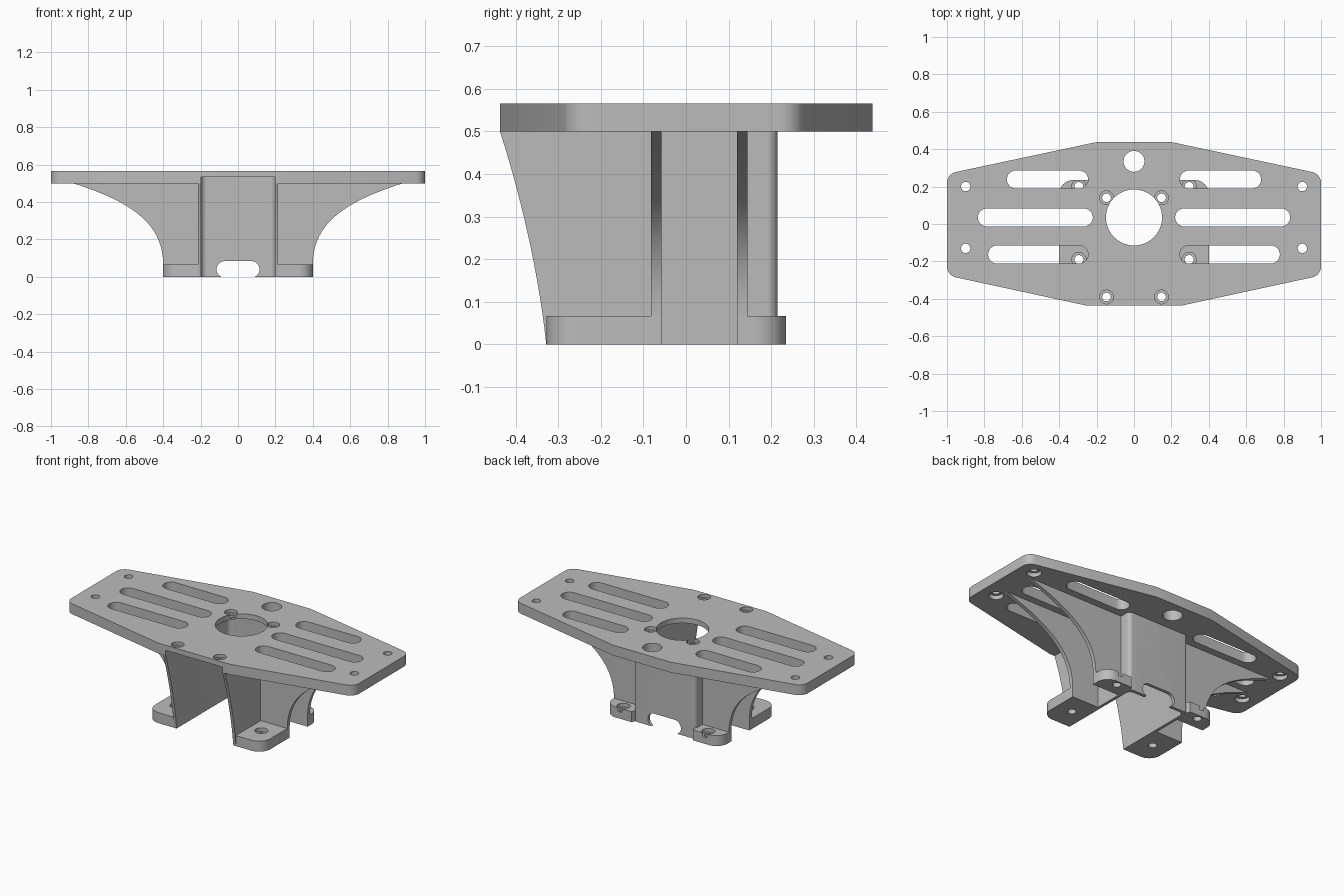
import bpy, bmesh, math
from mathutils import Vector

cube = bpy.data.objects.get("Cube")
if cube:
    bpy.data.objects.remove(cube, do_unlink=True)

grey = bpy.data.materials.new("matte_grey")
grey.use_nodes = True
colour = (0.5, 0.5, 0.5, 1)
grey.diffuse_color = colour
grey.node_tree.nodes["Principled BSDF"].inputs["Base Color"].default_value = colour

PLATE_LOW, PLATE_TOP, FOOT_TOP = 0.5, 0.565, 0.066


def prism(name, points, low, high, axis="z"):
    """Extrude a flat outline along one axis."""
    place = {"z": lambda a, b, c: (a, b, c),
             "y": lambda a, b, c: (a, c, b),
             "x": lambda a, b, c: (c, a, b)}[axis]
    bm = bmesh.new()
    face = bm.faces.new([bm.verts.new(place(a, b, low)) for a, b in points])
    grown = bmesh.ops.extrude_face_region(bm, geom=[face])["geom"]
    shift = Vector(place(0, 0, high - low))
    bmesh.ops.translate(bm, verts=[v for v in grown if isinstance(v, bmesh.types.BMVert)], vec=shift)
    bmesh.ops.recalc_face_normals(bm, faces=bm.faces)
    mesh = bpy.data.meshes.new(name)
    bm.to_mesh(mesh)
    bm.free()
    mesh.materials.append(grey)
    obj = bpy.data.objects.new(name, mesh)
    bpy.context.collection.objects.link(obj)
    return obj


def rounded(corners, steps=10):
    """Outline from (x, y, radius) corners."""
    out = []
    for i, (x, y, r) in enumerate(corners):
        p = Vector((x, y))
        if r == 0:
            out.append((x, y))
            continue
        a = (Vector(corners[i - 1][:2]) - p).normalized()
        b = (Vector(corners[(i + 1) % len(corners)][:2]) - p).normalized()
        half = a.angle(b) / 2
        centre = p + (a + b).normalized() * r / math.sin(half)
        start = p + a * r / math.tan(half) - centre
        end = p + b * r / math.tan(half) - centre
        sweep = start.angle_signed(end)
        for k in range(steps + 1):
            t = -sweep * k / steps
            c, s = math.cos(t), math.sin(t)
            out.append((centre.x + start.x * c - start.y * s, centre.y + start.x * s + start.y * c))
    return out


def circle(x, y, r, n=40):
    return [(x + r * math.cos(math.tau * k / n), y + r * math.sin(math.tau * k / n)) for k in range(n)]


def stadium(x0, x1, y, r, n=14):
    arc = [math.pi * k / n - math.pi / 2 for k in range(n + 1)]
    return ([(x1 - r + r * math.cos(t), y + r * math.sin(t)) for t in arc]
            + [(x0 + r - r * math.cos(t), y - r * math.sin(t)) for t in arc])


def bezier(p, n=24):
    ts = [k / n for k in range(n + 1)]
    return [tuple((1 - t) ** 3 * p[0][i] + 3 * t * (1 - t) ** 2 * p[1][i]
                  + 3 * t * t * (1 - t) * p[2][i] + t ** 3 * p[3][i] for i in (0, 1)) for t in ts]


def cut(obj, cutters):
    """Subtract the cutters, then delete them."""
    for c in cutters:
        m = obj.modifiers.new("cut", "BOOLEAN")
        m.operation, m.solver, m.object = "DIFFERENCE", "EXACT", c
    bpy.context.view_layer.update()
    deps = bpy.context.evaluated_depsgraph_get()
    mesh = bpy.data.meshes.new_from_object(obj.evaluated_get(deps))
    obj.modifiers.clear()
    obj.data = mesh
    for c in cutters:
        bpy.data.objects.remove(c, do_unlink=True)


def hole(x, y, r, low=-0.1, high=0.7):
    return prism("cutter", circle(x, y, r), low, high)


def cavity():
    return prism("cutter", rounded([(-0.197, -0.6, 0), (0.197, -0.6, 0),
                                    (0.197, 0.195, 0.03), (-0.197, 0.195, 0.03)]), -0.1, 0.533)


parts = []

# Top plate with slots, bolt holes and the pocket underneath
half_outline = [(0.25, -0.437, 0), (1, -0.275, 0.06), (1, 0.268, 0.06), (0.2, 0.438, 0)]
outline = half_outline + [(-x, y, r) for x, y, r in reversed(half_outline)]
plate = prism("top_plate", rounded(outline), PLATE_LOW, PLATE_TOP)
cutters = [cavity(), hole(0, 0.035, 0.15), hole(0, 0.335, 0.056)]
for s in (-1, 1):
    for x0, x1, y in ((0.245, 0.68, 0.238), (0.22, 0.835, 0.035), (0.245, 0.78, -0.163)):
        a, b = sorted((s * x0, s * x1))
        cutters.append(prism("cutter", stadium(a, b, y, 0.048), 0.4, 0.7))
    for y in (0.14, -0.39):
        cutters += [hole(s * 0.147, y, 0.023), hole(s * 0.147, y, 0.037, 0.545)]
    for y in (0.2, -0.13):
        cutters += [hole(s * 0.9, y, 0.025), hole(s * 0.9, y, 0.042, 0.4, 0.525)]
cut(plate, cutters)
parts.append(plate)

# Open-fronted box with a curved front edge and a cable notch at the back
box = prism("centre_box", rounded([(-0.215, -0.437, 0), (0.215, -0.437, 0),
                                   (0.215, 0.215, 0.025), (-0.215, 0.215, 0.025)]), 0, PLATE_LOW)
edge = bezier([(-0.328, 0), (-0.345, 0.16), (-0.385, 0.34), (-0.437, 0.501)])
front = prism("cutter", [(-0.328, -0.1)] + edge + [(-0.6, 0.501), (-0.6, -0.1)], -0.5, 0.5, "x")
notch = prism("cutter", stadium(-0.115, 0.115, 0.04, 0.044), 0.1, 0.4, "y")
cut(box, [cavity(), front, notch])
parts.append(box)

# Feet and curved ribs on both sides
for s, side in ((-1, "right"), (1, "left")):
    feet = {"front": ([(0.2, -0.328, 0), (0.4, -0.328, 0.075), (0.4, -0.058, 0), (0.2, -0.058, 0)], -0.19),
            "rear": ([(0.2, 0.12, 0), (0.4, 0.12, 0), (0.4, 0.235, 0.075), (0.214, 0.235, 0),
                      (0.2, 0.2, 0)], 0.2)}
    for end, (corners, y) in feet.items():
        foot = prism(f"{end}_{side}_foot", [(s * a, b) for a, b in rounded(corners)], 0, FOOT_TOP)
        cut(foot, [hole(s * 0.295, y, 0.024), hole(s * 0.295, y, 0.038, 0.042)])
        parts.append(foot)
    curve = bezier([(0.4, FOOT_TOP), (0.4, 0.3), (0.6, 0.41), (0.88, PLATE_LOW)])
    profile = [(s * a, b) for a, b in [(0.205, FOOT_TOP)] + curve + [(0.205, PLATE_LOW)]]
    for end, y in (("front", -0.082), ("rear", 0.12)):
        parts.append(prism(f"{end}_{side}_rib", profile, y, y + 0.024, "y"))

# Smooth the curves, keep the edges sharp
bpy.ops.object.select_all(action="DESELECT")
for part in parts:
    part.select_set(True)
bpy.context.view_layer.objects.active = plate
bpy.ops.object.shade_smooth_by_angle(angle=math.radians(25))
